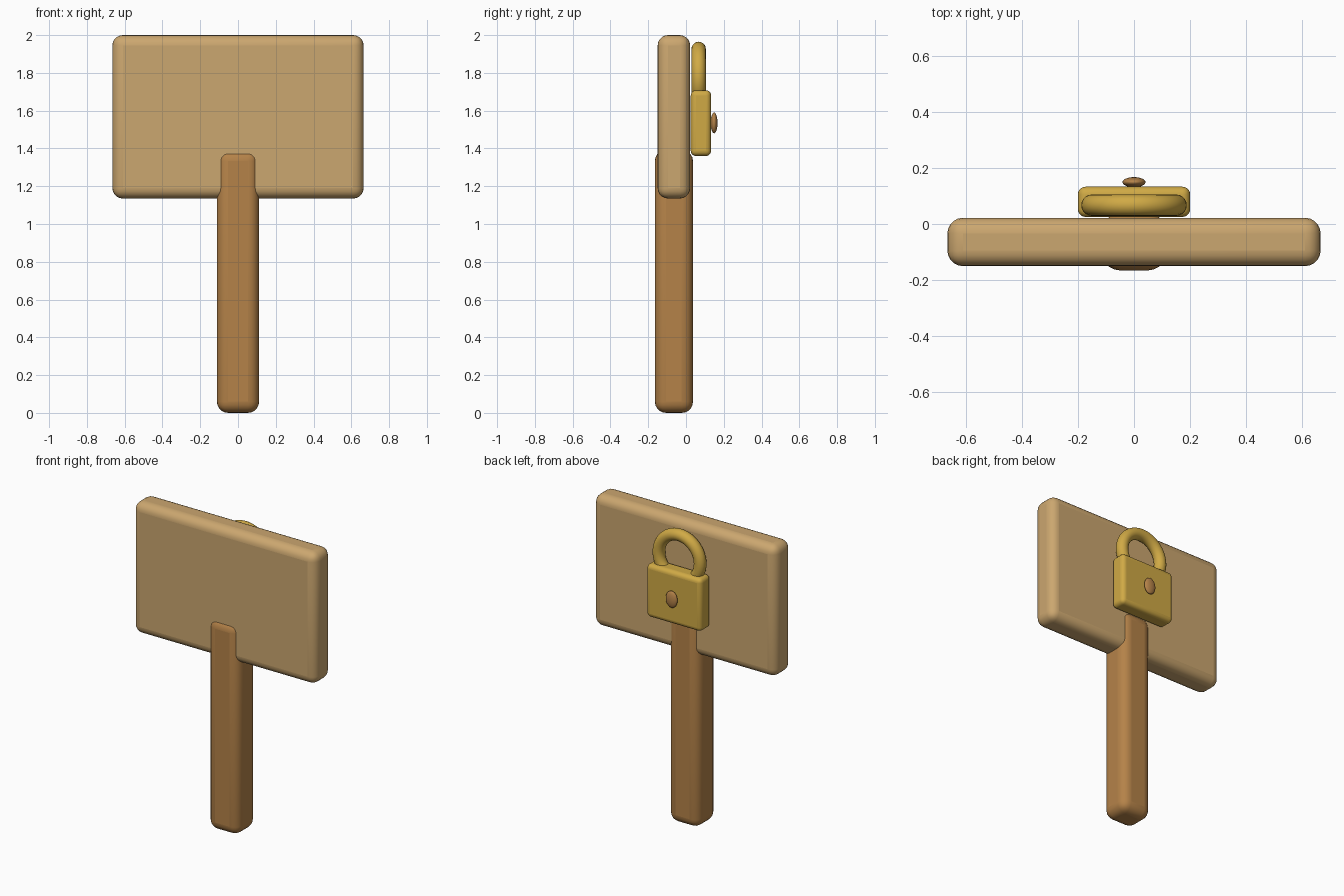
import bpy
import math

# Remove the default cube
cube = bpy.data.objects.get("Cube")
if cube:
    bpy.data.objects.remove(cube, do_unlink=True)


def material(name, rgb):
    mat = bpy.data.materials.new(name)
    mat.use_nodes = True
    colour = (*rgb, 1.0)
    mat.diffuse_color = colour
    mat.node_tree.nodes["Principled BSDF"].inputs["Base Color"].default_value = colour
    return mat


def finish(name, mat):
    obj = bpy.context.object
    obj.name = name
    obj.data.materials.append(mat)
    return obj


def rounded_box(name, mat, low, high, radius):
    """Box between two corners with rounded edges."""
    centre = [(a + b) / 2 for a, b in zip(low, high)]
    bpy.ops.mesh.primitive_cube_add(size=1, location=centre)
    obj = finish(name, mat)
    obj.scale = [b - a for a, b in zip(low, high)]
    bpy.ops.object.transform_apply(location=False, rotation=False, scale=True)
    bevel = obj.modifiers.new("rounded_edges", "BEVEL")
    bevel.width = radius
    bevel.segments = 5
    bevel.limit_method = "NONE"
    bpy.ops.object.shade_smooth_by_angle(angle=math.radians(40))
    return obj


pale_wood = material("pale_wood", (0.60, 0.385, 0.16))
brown_wood = material("brown_wood", (0.46, 0.225, 0.066))
brass = material("brass", (0.63, 0.40, 0.06))

# Sign board on its post
rounded_box("sign_board", pale_wood, (-0.665, -0.15, 1.135), (0.665, 0.022, 2.0), 0.055)
rounded_box("sign_post", brown_wood, (-0.112, -0.165, 0), (0.112, 0.037, 1.393), 0.06)

# Padlock on the back of the board
rounded_box("padlock_body", brass, (-0.2, 0.025, 1.36), (0.2, 0.133, 1.708), 0.028)

bpy.ops.mesh.primitive_torus_add(
    major_radius=0.15, minor_radius=0.038, major_segments=48, minor_segments=20,
    location=(0, 0.067, 1.777), rotation=(math.radians(90), 0, 0))
finish("padlock_shackle", brass)
bpy.ops.object.shade_smooth()

# Keyhole stud
bpy.ops.mesh.primitive_uv_sphere_add(segments=32, ring_count=16, radius=1, location=(0, 0.149, 1.535))
finish("keyhole_stud", brown_wood).scale = (0.041, 0.018, 0.055)
bpy.ops.object.transform_apply(location=False, rotation=False, scale=True)
bpy.ops.object.shade_smooth()
